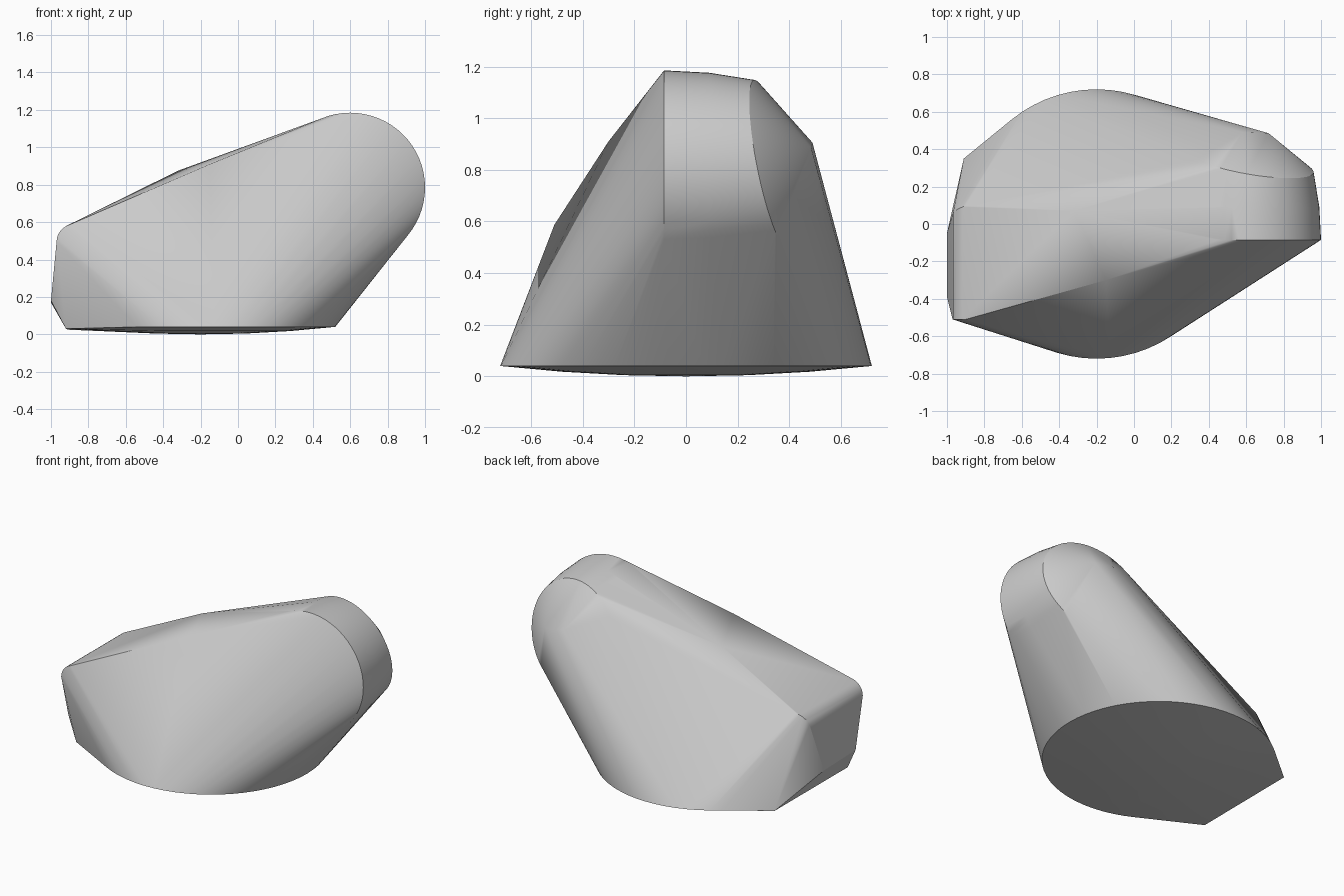
import bpy
import bmesh
from math import cos, sin, pi, radians

cube = bpy.data.objects.get("Cube")
if cube:
    bpy.data.objects.remove(cube)

SEGMENTS = 64
ANGLES = [2 * pi * i / SEGMENTS for i in range(SEGMENTS)]
points = []

# Shallow dished base, built as rings around its low centre
def base_ring(radius):
    return [(-0.2 + radius * cos(a), radius * sin(a), 0.04 * (radius / 0.72) ** 2)
            for a in ANGLES]

for radius in (0.24, 0.48, 0.72):
    points += base_ring(radius)
points.append((-0.2, 0, 0))

# Rounded tall end: barrel rings that shrink towards the back, last one slanted
def barrel_ring(depth):
    ring = []
    for a in ANGLES:
        y = depth(a)
        r = 0.4 - 0.3 * (y + 0.085) ** 2
        ring.append((0.6 + r * cos(a), y, 0.785 + r * sin(a)))
    return ring

points += barrel_ring(lambda a: -0.085)
points += barrel_ring(lambda a: 0.09)
points += barrel_ring(lambda a: 0.345 - 0.1 * cos(a - radians(50)))

# Blunt tip behind the tall end
points += [(0.72, 0.485, 0.885), (0.58, 0.49, 0.905)]

# Crown points along the front and back top edges
points += [(-0.15, -0.3, 0.91), (-0.32, 0.07, 0.875)]

# Low end: base corners, lower edge and two rounded upper corners
points += [(-0.91, 0.35, 0.025), (-0.92, -0.42, 0.03)]
points += [(-1, -0.05, 0.17), (-1, -0.39, 0.18)]

def rounded_corner(x, y, z, radius, slide):
    for i in range(7):
        a = radians(75) * i / 6
        points.append((x - radius * cos(a), y + slide * i / 6, z + radius * sin(a)))

rounded_corner(-0.875, -0.51, 0.495, 0.095, 0)
rounded_corner(-0.87, 0.05, 0.49, 0.1, 0.05)

# Wrap the guide points in one convex skin
bm = bmesh.new()
for p in points:
    bm.verts.new(p)
hull = bmesh.ops.convex_hull(bm, input=bm.verts[:], use_existing_faces=False)
bmesh.ops.delete(bm, geom=[v for v in bm.verts if not v.link_faces], context="VERTS")
bmesh.ops.recalc_face_normals(bm, faces=bm.faces[:])
mesh = bpy.data.meshes.new("slanted_body")
bm.to_mesh(mesh)
bm.free()
body = bpy.data.objects.new("slanted_body", mesh)
bpy.context.collection.objects.link(body)

# Plain grey surface
grey = bpy.data.materials.new("light_grey")
grey.use_nodes = True
colour = (0.6, 0.6, 0.6, 1)
grey.diffuse_color = colour
grey.node_tree.nodes["Principled BSDF"].inputs["Base Color"].default_value = colour
mesh.materials.append(grey)

bpy.ops.object.select_all(action="DESELECT")
body.select_set(True)
bpy.context.view_layer.objects.active = body
bpy.ops.object.shade_smooth_by_angle(angle=radians(30))
